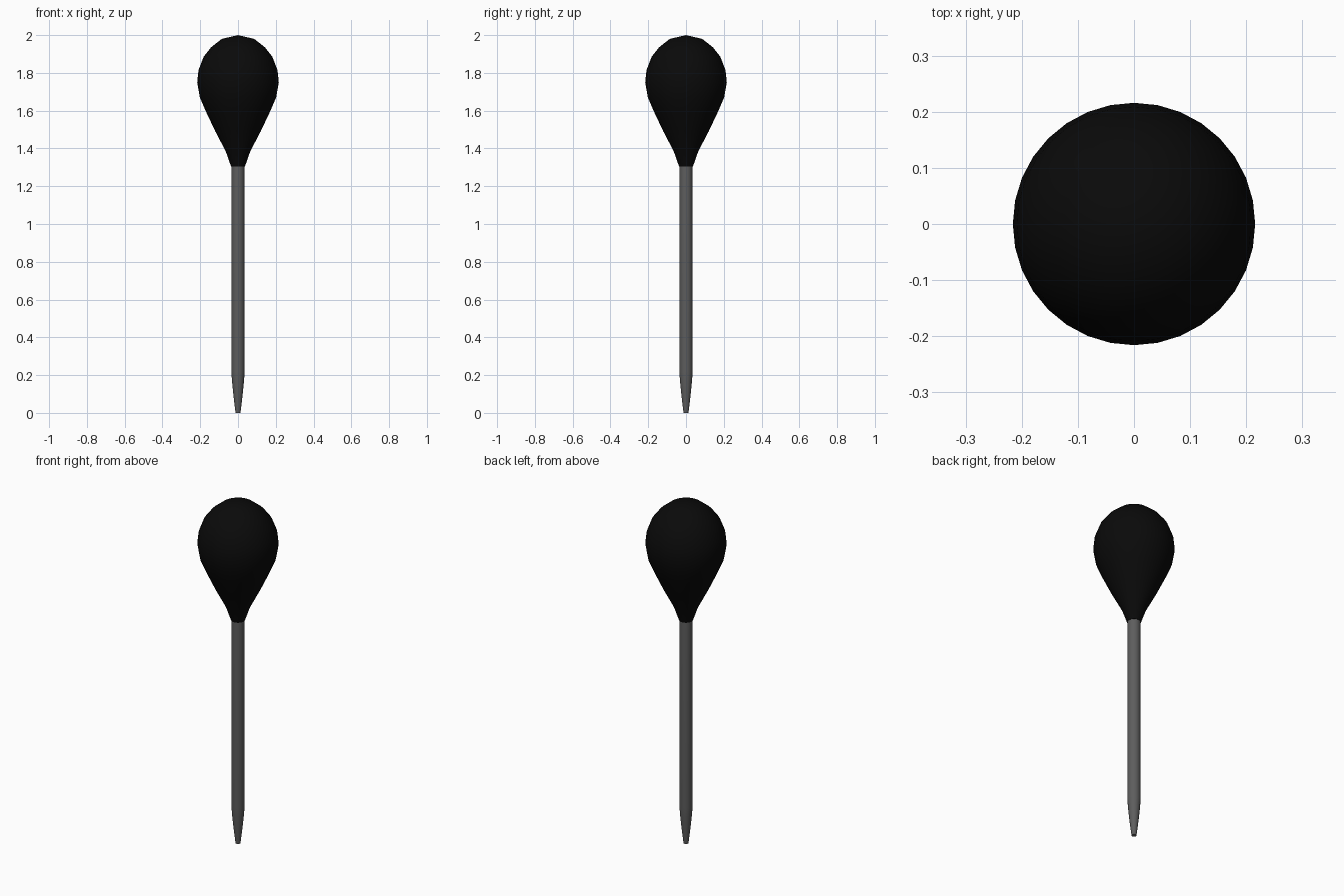
import bpy, bmesh, math

if "Cube" in bpy.data.objects:
    bpy.data.objects.remove(bpy.data.objects["Cube"])

SIDES = 32


def material(name, value):
    m = bpy.data.materials.new(name)
    m.diffuse_color = (value, value, value, 1)
    m.use_nodes = True
    m.node_tree.nodes["Principled BSDF"].inputs["Base Color"].default_value = m.diffuse_color
    return m


def lathe(name, profile, mat):
    """Revolve (radius, height) points around z; zero radius makes a pole, open ends are capped."""
    bm = bmesh.new()
    rings = []
    for r, z in profile:
        if r == 0:
            rings.append([bm.verts.new((0, 0, z))] * SIDES)
        else:
            rings.append([bm.verts.new((r * math.cos(2 * math.pi * i / SIDES),
                                        r * math.sin(2 * math.pi * i / SIDES), z))
                          for i in range(SIDES)])
    for a, b in zip(rings, rings[1:]):
        for i in range(SIDES):
            j = (i + 1) % SIDES
            bm.faces.new(list(dict.fromkeys((a[i], a[j], b[j], b[i]))))
    for ring in (rings[0], rings[-1]):
        if ring[0] is not ring[1]:
            bm.faces.new(ring)
    bmesh.ops.recalc_face_normals(bm, faces=bm.faces)
    mesh = bpy.data.meshes.new(name)
    bm.to_mesh(mesh)
    bm.free()
    mesh.materials.append(mat)
    obj = bpy.data.objects.new(name, mesh)
    bpy.context.collection.objects.link(obj)
    bpy.ops.object.select_all(action='DESELECT')
    obj.select_set(True)
    bpy.context.view_layer.objects.active = obj
    bpy.ops.object.shade_smooth_by_angle(angle=math.radians(40))
    return obj


# Straight shaft with a tapered, blunt tip
lathe("shaft", [(0.013, 0), (0.024, 0.09), (0.032, 0.17), (0.035, 0.22), (0.035, 1.31)],
      material("dark_grey", 0.11))

# Teardrop head, narrow end meeting the shaft
lathe("head", [(0.037, 1.305), (0.065, 1.385), (0.12, 1.49), (0.172, 1.60),
               (0.202, 1.67), (0.216, 1.75), (0.209, 1.815), (0.182, 1.885),
               (0.143, 1.935), (0.086, 1.98), (0, 2.0)],
      material("black", 0.003))
